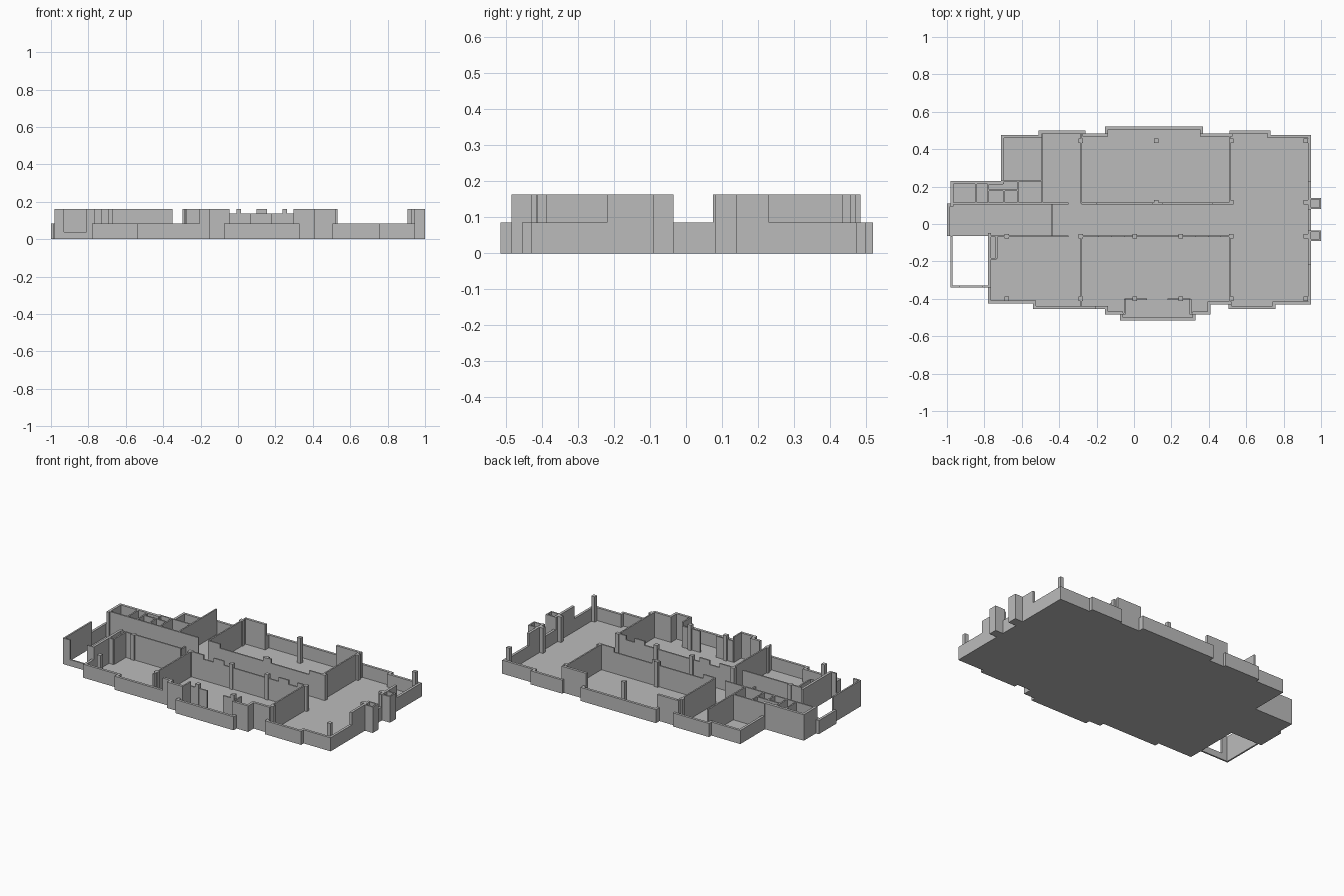
import bpy, bmesh

if "Cube" in bpy.data.objects:
    bpy.data.objects.remove(bpy.data.objects["Cube"])

TALL, MID, LOW = 0.163, 0.137, 0.085
T = 0.016      # outer wall thickness
P = 0.009      # partition thickness
SLAB = 0.004

grey = bpy.data.materials.new("plaster grey")
grey.diffuse_color = (0.5, 0.5, 0.5, 1)
grey.use_nodes = True
grey.node_tree.nodes["Principled BSDF"].inputs["Base Color"].default_value = grey.diffuse_color


def finish(name, bm):
    mesh = bpy.data.meshes.new(name)
    bmesh.ops.recalc_face_normals(bm, faces=bm.faces[:])
    bm.to_mesh(mesh)
    bm.free()
    mesh.materials.append(grey)
    ob = bpy.data.objects.new(name, mesh)
    bpy.context.collection.objects.link(ob)


def box(bm, x0, x1, y0, y1, h, z0=0.0):
    vs = bmesh.ops.create_cube(bm, size=1)["verts"]
    for v in vs:
        v.co = ((x0 + x1) / 2 + v.co.x * (x1 - x0),
                (y0 + y1) / 2 + v.co.y * (y1 - y0),
                (z0 + h) / 2 + v.co.z * (h - z0))


def boxes(name, items):
    bm = bmesh.new()
    for it in items:
        box(bm, *it)
    finish(name, bm)


def along_x(y, x0, x1, h=TALL):
    return (x0, x1, y - P / 2, y + P / 2, h)


def along_y(x, y0, y1, h=TALL):
    return (x - P / 2, x + P / 2, y0, y1, h)


# Plan outline, counter-clockwise; each corner carries the height of the wall after it
outline = [
    (-.78, -.425, LOW), (-.54, -.425, LOW), (-.54, -.455, LOW), (-.205, -.455, TALL),
    (-.155, -.455, TALL), (-.155, -.485, TALL), (-.075, -.485, LOW), (-.075, -.515, LOW),
    (.33, -.515, LOW), (.33, -.485, TALL), (.41, -.485, TALL), (.41, -.43, TALL),
    (.505, -.43, LOW), (.505, -.455, LOW), (.757, -.455, LOW), (.757, -.43, LOW),
    (.945, -.43, LOW), (.945, -.22, TALL), (.945, -.035, LOW), (.945, .075, TALL),
    (.945, .23, LOW), (.945, .475, LOW), (.73, .475, LOW), (.73, .5, LOW),
    (.51, .5, LOW), (.51, .485, TALL), (.37, .485, LOW), (.37, .52, LOW),
    (-.155, .52, LOW), (-.155, .485, TALL), (-.26, .485, LOW), (-.26, .5, LOW),
    (-.51, .5, LOW), (-.51, .475, LOW), (-.71, .475, LOW), (-.71, .23, TALL),
    (-.98, .23, TALL), (-.98, .11, LOW), (-1, .11, LOW), (-1, -.065, 0),
    (-.78, -.065, TALL), (-.78, -.34, LOW)]

# Floor slab
bm = bmesh.new()
face = bm.faces.new([bm.verts.new((x, y, 0)) for x, y, h in outline])
ext = bmesh.ops.extrude_face_region(bm, geom=[face])["geom"]
for v in ext:
    if isinstance(v, bmesh.types.BMVert):
        v.co.z = SLAB
finish("floor", bm)

# Outer walls, laid inside the outline and lengthened at inner corners
bm = bmesh.new()
n = len(outline)


def direction(i):
    a, b = outline[i % n], outline[(i + 1) % n]
    dx, dy = b[0] - a[0], b[1] - a[1]
    s = abs(dx) + abs(dy)
    return dx / s, dy / s


def concave(i):
    a, b = direction(i - 1), direction(i)
    return a[0] * b[1] - a[1] * b[0] < -0.5


for i in range(n):
    (ax, ay, h), (bx, by, _) = outline[i], outline[(i + 1) % n]
    if not h:
        continue
    dx, dy = direction(i)
    e0, e1 = T * concave(i), T * concave(i + 1)
    xs = sorted([ax - dx * e0, bx + dx * e1])
    ys = sorted([ay - dy * e0, by + dy * e1])
    if dx:
        ys = sorted([ay, ay + dx * T])
    else:
        xs = sorted([ax, ax - dy * T])
    box(bm, xs[0], xs[1], ys[0], ys[1], h)
finish("outer_walls", bm)

# Cross walls between the wings
boxes("cross_walls", [
    along_y(-.282, -.44, -.065), along_y(-.282, .11, .485),
    along_y(.512, -.43, -.06), along_y(.512, .11, .485),
    along_y(-.49, .11, .485), along_y(-.44, -.065, .11, LOW)])

# Long corridor walls with stepped tops
corridor = [along_x(.11, -.98, -.35), along_x(-.065, -.78, -.35)]
for y, tall in ((.11, ((-.28, -.2), (.1, .155), (.42, .51))),
                (-.065, ((-.28, -.19), (-.12, -.05), (.33, .4), (.46, .51)))):
    corridor.append(along_x(y, -.28, .51, MID))
    corridor += [along_x(y, a, b) for a, b in tall]
boxes("corridor_walls", corridor)

# Small service rooms at the left end
boxes("service_room_walls", [
    along_y(-.845, .11, .23), along_y(-.78, .11, .23), along_y(-.62, .11, .23),
    along_y(-.695, .11, .18), along_x(.18, -.78, -.62), along_x(.215, -.78, -.70),
    along_x(.232, -.71, -.49),
    along_y(-.735, -.185, -.065), along_x(-.185, -.78, -.735)])

# Open yard walls with a low opening at the front
boxes("yard_walls", [
    (-.98, -.97, -.34, -.065, TALL), (-.98, -.93, -.34, -.33, TALL),
    (-.93, -.81, -.34, -.33, .04), (-.81, -.77, -.34, -.33, TALL)])

# Entrance porch walls
boxes("porch_walls", [
    (-.08, -.05, -.485, -.475, TALL), (.3, .335, -.485, -.475, TALL),
    along_y(-.05, -.485, -.4), along_y(.302, -.485, -.4),
    along_x(-.402, -.05, .07, MID), along_x(-.402, .18, .302, MID)])

# Hollow shafts beside the right doorway
shafts = []
for y0, y1 in ((-.09, -.035), (.08, .14)):
    shafts += [(.935, 1, y0, y0 + P, TALL), (.935, 1, y1 - P, y1, TALL),
               (.935, .945, y0, y1, TALL), (1 - P, 1, y0, y1, TALL),
               (.935, 1, y0, y1, SLAB)]
boxes("end_shafts", shafts)

# Columns in rows
rows = {.445: (-.285, .12, .52, .918), .115: (.12, .52, .918),
        -.065: (-.68, -.285, .003, .25, .52, .918),
        -.4: (-.68, -.285, .003, .25, .52, .918)}
boxes("columns", [(x - .012, x + .012, y - .012, y + .012, TALL)
                  for y, xs in rows.items() for x in xs])
